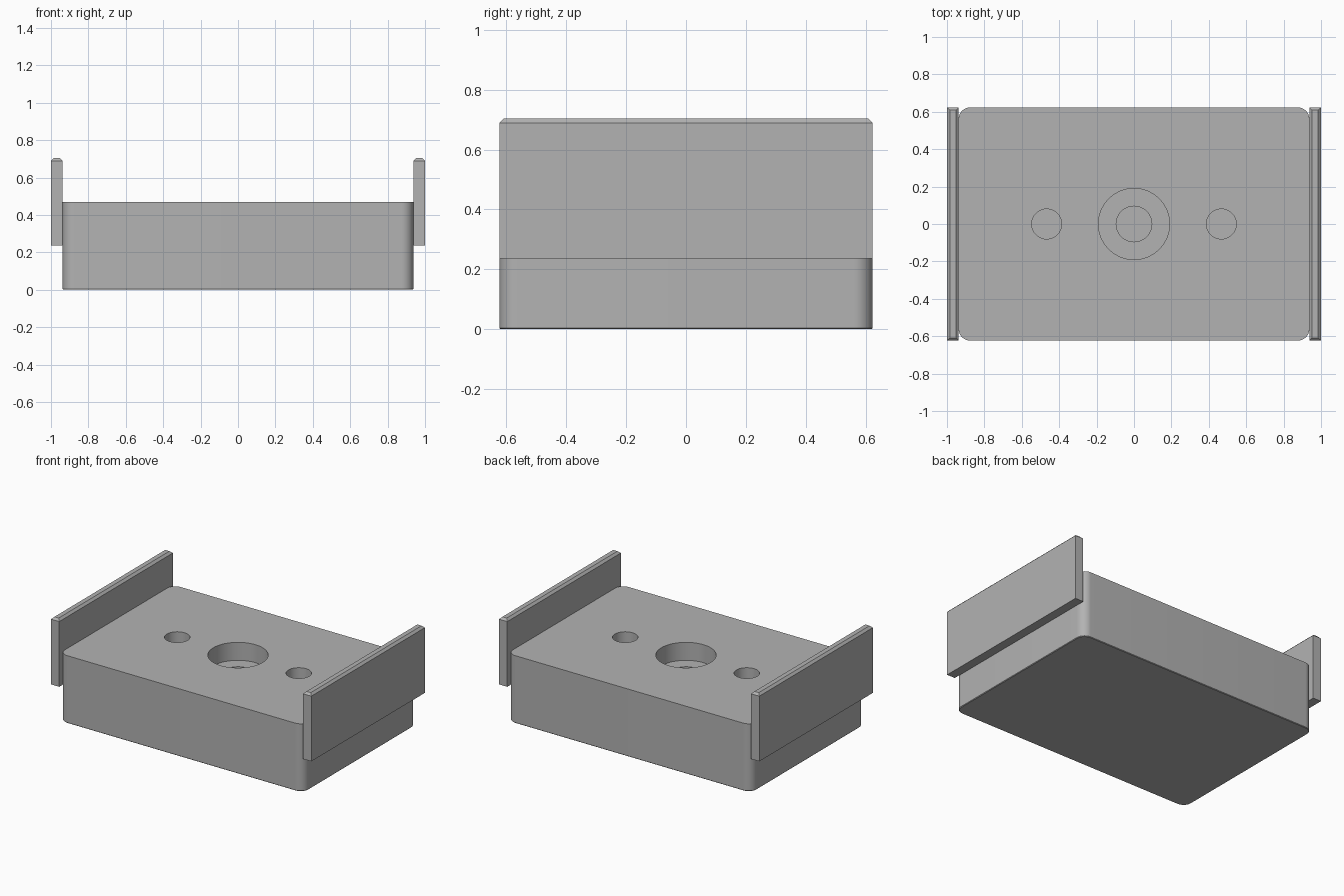
import bpy
import bmesh
from mathutils import Matrix

cube = bpy.data.objects.get("Cube")
if cube:
    bpy.data.objects.remove(cube, do_unlink=True)

# One plain grey for every part
GREY = (0.45, 0.45, 0.45, 1.0)
grey = bpy.data.materials.new("plain_grey")
grey.use_nodes = True
grey.diffuse_color = GREY
grey.node_tree.nodes["Principled BSDF"].inputs["Base Color"].default_value = GREY

TOP = 0.469
HALF_X, HALF_Y = 0.9375, 0.6235


def add_object(name, bm):
    mesh = bpy.data.meshes.new(name)
    bm.to_mesh(mesh)
    bm.free()
    mesh.materials.append(grey)
    obj = bpy.data.objects.new(name, mesh)
    bpy.context.collection.objects.link(obj)
    return obj


def box(x0, x1, y0, y1, z0, z1):
    bm = bmesh.new()
    bmesh.ops.create_cube(bm, size=1)
    bmesh.ops.scale(bm, vec=(x1 - x0, y1 - y0, z1 - z0), verts=bm.verts)
    bmesh.ops.translate(bm, vec=((x0 + x1) / 2, (y0 + y1) / 2, (z0 + z1) / 2),
                        verts=bm.verts)
    return bm


def bevel(bm, edges, offset, segments):
    bmesh.ops.bevel(bm, geom=edges, offset=offset, segments=segments,
                    profile=0.5, affect='EDGES')


def hole_cutter(name, x, radius, floor):
    bm = bmesh.new()
    height = TOP + 0.1 - floor
    bmesh.ops.create_cone(bm, cap_ends=True, segments=64, radius1=radius,
                          radius2=radius, depth=height,
                          matrix=Matrix.Translation((x, 0, floor + height / 2)))
    cutter = add_object(name, bm)
    cutter.hide_render = True
    return cutter


# Body: block with rounded upright corners and a softened bottom rim
bm = box(-HALF_X, HALF_X, -HALF_Y, HALF_Y, 0, TOP)
bevel(bm, [e for e in bm.edges
           if abs(e.verts[0].co.z - e.verts[1].co.z) > 0.1], 0.0625, 12)
bevel(bm, [e for e in bm.edges if all(v.co.z < 0.001 for v in e.verts)], 0.004, 1)
body = add_object("body", bm)

# Counterbored centre hole and two side holes, all blind
cutters = [hole_cutter("counterbore_cutter", 0, 0.19, TOP - 0.125),
           hole_cutter("centre_hole_cutter", 0, 0.095, 0.16)]
for side, x in (("right", -0.467), ("left", 0.467)):
    cutters.append(hole_cutter(side + "_hole_cutter", x, 0.08, 0.16))
for cutter in cutters:
    mod = body.modifiers.new(cutter.name, 'BOOLEAN')
    mod.operation = 'DIFFERENCE'
    mod.solver = 'EXACT'
    mod.object = cutter

# Bake the cuts, then drop the cutters
bpy.context.view_layer.update()
cut_mesh = bpy.data.meshes.new_from_object(
    body.evaluated_get(bpy.context.evaluated_depsgraph_get()))
body.modifiers.clear()
body.data = cut_mesh
for cutter in cutters:
    bpy.data.objects.remove(cutter, do_unlink=True)

# Smooth the round walls, keep the edges sharp
bpy.ops.object.select_all(action='DESELECT')
body.select_set(True)
bpy.context.view_layer.objects.active = body
bpy.ops.object.shade_smooth_by_angle(angle=0.5)

# Side plates: upright slabs with a chamfered top rim
for name, x0, x1 in (("right_plate", -1.0, -HALF_X), ("left_plate", HALF_X, 1.0)):
    bm = box(x0, x1, -HALF_Y, HALF_Y, 0.236, 0.704)
    bevel(bm, [e for e in bm.edges if all(v.co.z > 0.7 for v in e.verts)], 0.015, 1)
    add_object(name, bm)
